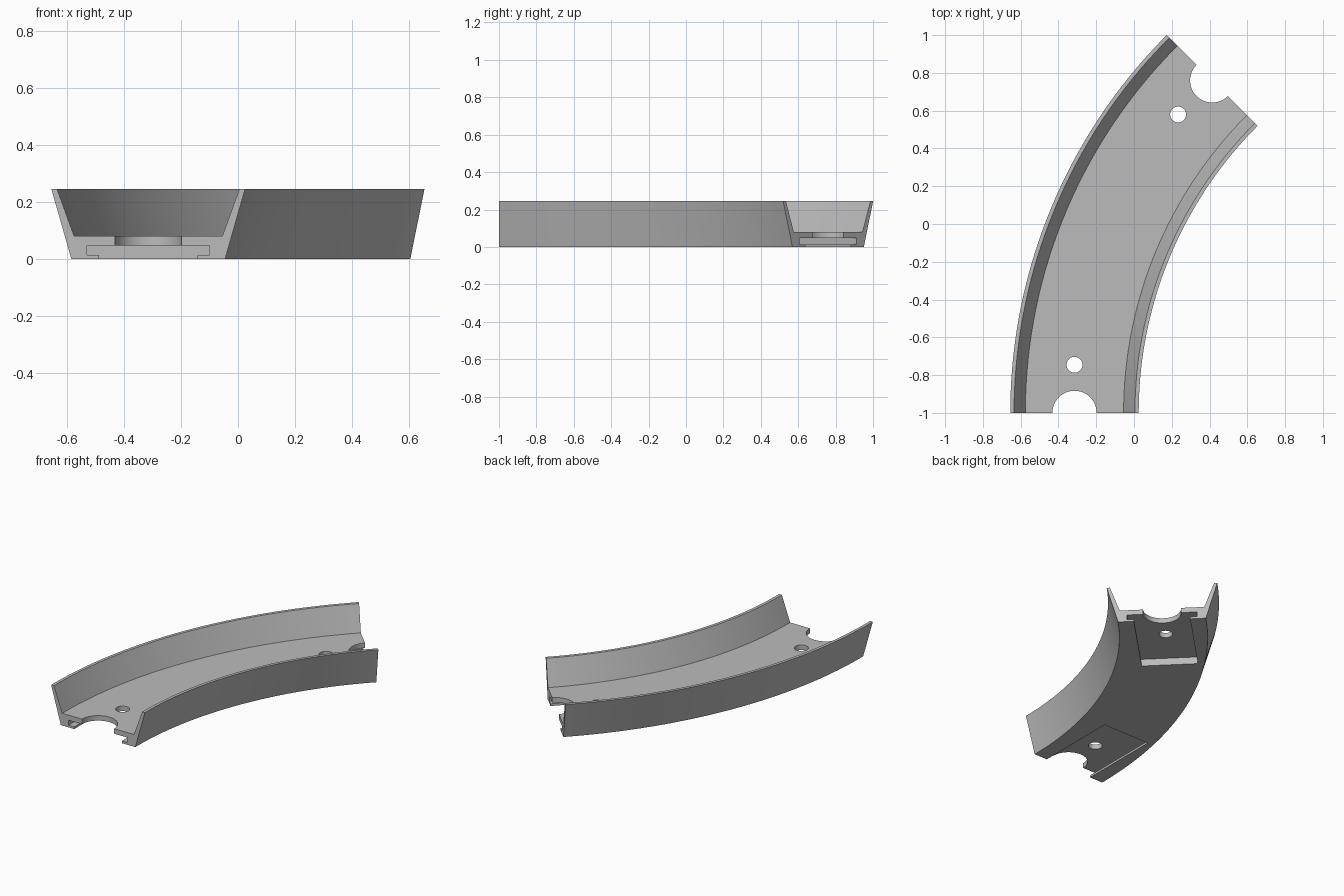
import bpy, bmesh, math
from mathutils import Matrix, Vector

cube = bpy.data.objects.get("Cube")
if cube:
    bpy.data.objects.remove(cube, do_unlink=True)

# Arc layout: a 45 degree bend around a centre to the right
CX, CY, R_MID = 2.174, -1.0, 2.489
SWEEP, STEPS = math.radians(45), 64

grey = bpy.data.materials.new("plain grey")
grey.use_nodes = True
colour = (0.5, 0.5, 0.5, 1)
grey.diffuse_color = colour
grey.node_tree.nodes["Principled BSDF"].inputs["Base Color"].default_value = colour


def make_object(name, bm):
    bmesh.ops.recalc_face_normals(bm, faces=bm.faces)
    mesh = bpy.data.meshes.new(name)
    bm.to_mesh(mesh)
    bm.free()
    mesh.materials.append(grey)
    ob = bpy.data.objects.new(name, mesh)
    bpy.context.collection.objects.link(ob)
    return ob


def mirrored(half):
    """Close a symmetric outline from its right half."""
    return half + [(-x, z) for x, z in reversed(half)]


def loft(name, rings):
    bm = bmesh.new()
    loops = [[bm.verts.new(p) for p in ring] for ring in rings]
    n = len(loops[0])
    for a, b in zip(loops, loops[1:]):
        for i in range(n):
            j = (i + 1) % n
            bm.faces.new((a[i], a[j], b[j], b[i]))
    bm.faces.new(loops[0])
    bm.faces.new(loops[-1])
    return make_object(name, bm)


def cylinder(name, radius, y, matrix):
    bm = bmesh.new()
    place = matrix @ Matrix.Translation((0, y, 0.1))
    bmesh.ops.create_cone(bm, cap_ends=True, segments=64, radius1=radius,
                          radius2=radius, depth=0.3, matrix=place)
    return make_object(name, bm)


# Channel section with flared walls, swept along the arc
section = mirrored([(0.27, 0), (0.34, 0.245), (0.32, 0.245), (0.26, 0.08)])
rings = []
for s in range(STEPS + 1):
    a = SWEEP * s / STEPS
    rings.append([(CX - (R_MID - x) * math.cos(a),
                   CY + (R_MID - x) * math.sin(a), z) for x, z in section])
channel = loft("curved_channel", rings)

# Each end: undercut slot below, half-round notch and round hole
slot = mirrored([(0.1725, -0.05), (0.1725, 0.014), (0.215, 0.014), (0.215, 0.047)])
far = Vector((CX - R_MID * math.cos(SWEEP), CY + R_MID * math.sin(SWEEP), 0))
ends = [Matrix.Translation((CX - R_MID, CY, 0)),
        Matrix.Translation(far) @ Matrix.Rotation(math.pi - SWEEP, 4, "Z")]
cutters = []
for m in ends:
    cutters.append(loft("slot_cutter", [[m @ Vector((x, y, z)) for x, z in slot]
                                        for y in (-0.1, 0.55)]))
    cutters.append(cylinder("notch_cutter", 0.117, 0, m))
    cutters.append(cylinder("hole_cutter", 0.042, 0.255, m))

bpy.ops.object.select_all(action="DESELECT")
channel.select_set(True)
bpy.context.view_layer.objects.active = channel
for cutter in cutters:
    cutter.hide_render = True
    mod = channel.modifiers.new("cut", "BOOLEAN")
    mod.operation = "DIFFERENCE"
    mod.solver = "EXACT"
    mod.object = cutter
    bpy.ops.object.modifier_apply(modifier=mod.name)
    bpy.data.objects.remove(cutter, do_unlink=True)

bpy.ops.object.shade_smooth_by_angle(angle=math.radians(30))
